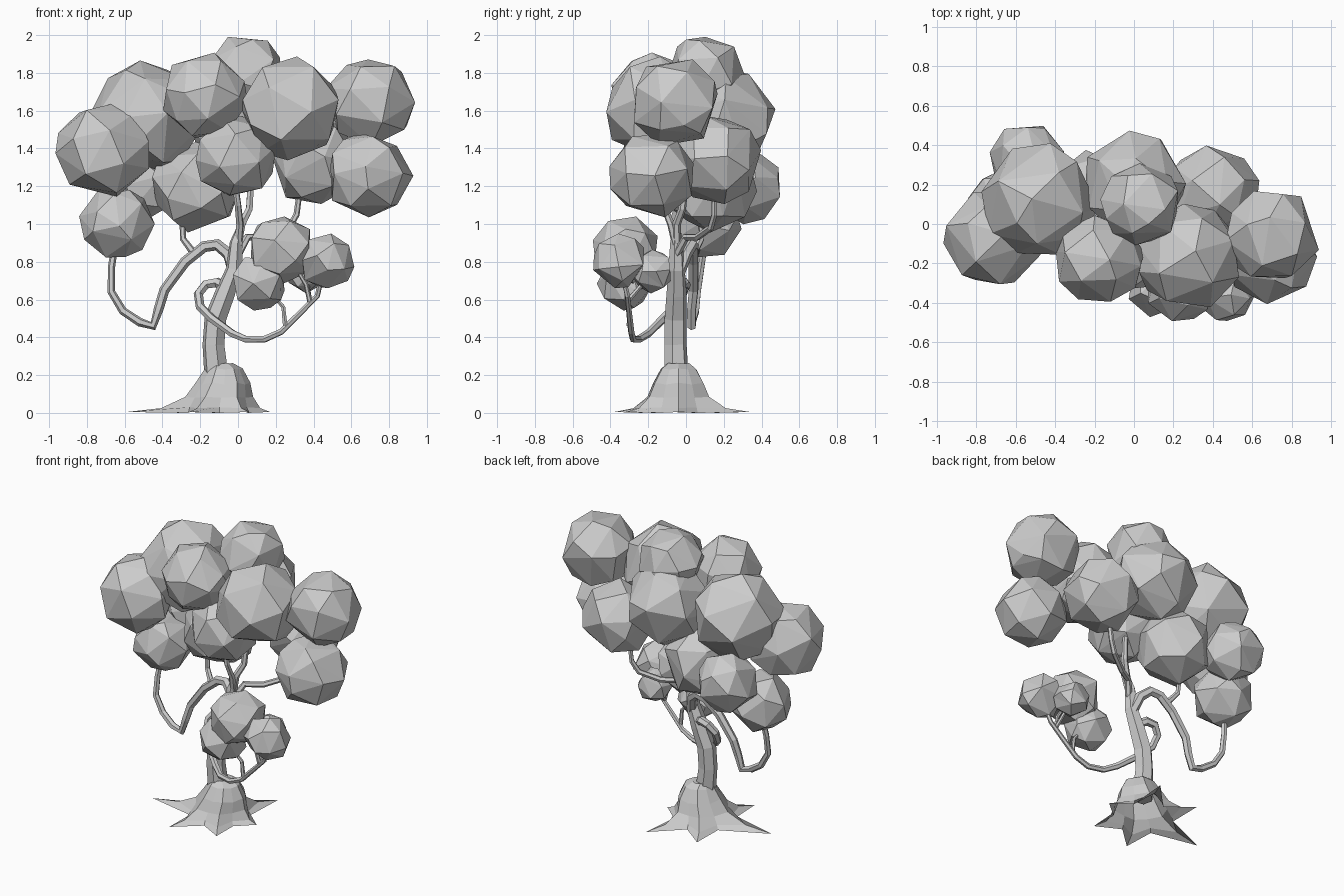
import bpy, bmesh, math, random
from mathutils import Vector, Euler

random.seed(4)
if "Cube" in bpy.data.objects:
    bpy.data.objects.remove(bpy.data.objects["Cube"], do_unlink=True)

grey = bpy.data.materials.new("plain_grey")
grey.use_nodes = True
grey.diffuse_color = (0.6, 0.6, 0.6, 1)
grey.node_tree.nodes["Principled BSDF"].inputs["Base Color"].default_value = (0.6, 0.6, 0.6, 1)


def add_object(name, data):
    data.materials.append(grey)
    obj = bpy.data.objects.new(name, data)
    bpy.context.collection.objects.link(obj)
    return obj


def mesh_object(name, bm):
    bmesh.ops.recalc_face_normals(bm, faces=bm.faces)
    mesh = bpy.data.meshes.new(name)
    bm.to_mesh(mesh)
    bm.free()
    return add_object(name, mesh)


# Faceted leaf clump: a turned, slightly uneven ball with thinned faces
def leaf_clump(name, x, y, z, size, detail):
    bm = bmesh.new()
    bmesh.ops.create_icosphere(bm, subdivisions=2, radius=size * 1.02)
    turn = Euler([random.uniform(0, math.tau) for _ in range(3)]).to_matrix()
    for v in bm.verts:
        v.co = turn @ v.co * random.uniform(0.98, 1.02)
    obj = mesh_object(name, bm)
    obj.location = (x, y, z)
    thin = obj.modifiers.new("thin_faces", "DECIMATE")
    thin.ratio = detail


# Faceted tube along a path of (x, y, z, radius) points
def limb(name, path):
    curve = bpy.data.curves.new(name, "CURVE")
    curve.dimensions = "3D"
    curve.bevel_depth = 1
    curve.bevel_resolution = 1
    curve.use_fill_caps = True
    spline = curve.splines.new("POLY")
    spline.points.add(len(path) - 1)
    for point, (x, y, z, r) in zip(spline.points, path):
        point.co = (x, y, z, 1)
        point.radius = r
    spline.use_smooth = False
    obj = add_object(name, curve)
    bpy.ops.object.select_all(action="DESELECT")
    obj.select_set(True)
    bpy.context.view_layer.objects.active = obj
    bpy.ops.object.convert(target="MESH")
    bpy.context.object.name = name


def even_limb(name, start, end, points):
    n = len(points) - 1
    limb(name, [(*p, start + (end - start) * i / n) for i, p in enumerate(points)])


# Crown
for i, clump in enumerate([
    (-0.71, -0.07, 1.39, 0.245), (-0.48, 0.12, 1.57, 0.285),
    (-0.54, 0.32, 1.2, 0.19), (-0.64, 0.1, 1.01, 0.19),
    (-0.22, 0.13, 1.2, 0.235), (-0.18, -0.18, 1.68, 0.22),
    (0.04, 0.1, 1.8, 0.2), (0, 0.2, 1.56, 0.26),
    (0.28, -0.17, 1.61, 0.262), (0.4, 0.16, 1.34, 0.23),
    (0.7, -0.06, 1.645, 0.232), (0.69, -0.18, 1.26, 0.22),
    (-0.01, -0.13, 1.36, 0.215),
]):
    leaf_clump(f"crown_leaves_{i + 1}", *clump, 0.52)

# Low side growth
for i, clump in enumerate([
    (0.23, -0.32, 0.865, 0.175), (0.47, -0.35, 0.805, 0.14),
    (0.11, -0.32, 0.69, 0.145), (0.36, -0.18, 0.75, 0.11),
]):
    leaf_clump(f"low_leaves_{i + 1}", *clump, 0.4)

# Trunk
limb("trunk", [
    (-0.11, -0.05, 0.15, 0.068), (-0.13, -0.055, 0.36, 0.06),
    (-0.12, -0.055, 0.5, 0.06), (-0.07, -0.05, 0.63, 0.055),
    (-0.02, -0.05, 0.76, 0.045), (-0.01, -0.05, 0.9, 0.035),
    (0.01, -0.05, 0.97, 0.022)])

# Upper branches
even_limb("centre_branch", 0.025, 0.018,
          [(0, -0.05, 0.9), (0.02, -0.05, 1), (0.06, -0.02, 1.08), (0.07, 0, 1.25)])
even_limb("front_branch", 0.022, 0.016,
          [(0, -0.05, 0.88), (0.01, -0.08, 1), (0, -0.12, 1.1), (-0.02, -0.13, 1.25)])
even_limb("left_branch", 0.022, 0.015,
          [(0, -0.05, 0.84), (0.05, 0, 0.93), (0.15, 0.06, 0.93), (0.27, 0.13, 0.98),
           (0.31, 0.15, 1.05), (0.33, 0.15, 1.2)])

# Long hanging branch and its offshoot
even_limb("hanging_branch", 0.034, 0.018,
          [(-0.02, -0.04, 0.74), (-0.05, 0, 0.84), (-0.11, 0.03, 0.89), (-0.18, 0.04, 0.88),
           (-0.28, 0.04, 0.8), (-0.39, 0.04, 0.65), (-0.42, 0.03, 0.55), (-0.45, 0.03, 0.46),
           (-0.52, 0.03, 0.48), (-0.61, 0.05, 0.54), (-0.67, 0.06, 0.64),
           (-0.67, 0.08, 0.77), (-0.65, 0.1, 0.9)])
even_limb("hanging_offshoot", 0.02, 0.014,
          [(-0.23, 0.04, 0.84), (-0.29, 0.08, 0.92), (-0.3, 0.1, 1.1)])

# Looping low branch and its offshoots
even_limb("looping_branch", 0.03, 0.013,
          [(-0.06, -0.05, 0.66), (-0.11, -0.01, 0.69), (-0.17, 0, 0.68), (-0.21, -0.02, 0.63),
           (-0.2, -0.06, 0.56), (-0.14, -0.12, 0.5), (-0.03, -0.2, 0.42), (0.04, -0.25, 0.39),
           (0.14, -0.28, 0.39), (0.23, -0.29, 0.43), (0.32, -0.3, 0.52),
           (0.42, -0.31, 0.62), (0.45, -0.34, 0.75)])
for name, points in {
    "loop_offshoot_inner": [(0.25, -0.3, 0.46), (0.24, -0.3, 0.56), (0.18, -0.31, 0.63)],
    "loop_offshoot_outer": [(0.38, -0.31, 0.59), (0.36, -0.32, 0.68), (0.3, -0.32, 0.78)],
    "loop_offshoot_back": [(0.38, -0.31, 0.59), (0.37, -0.25, 0.66), (0.36, -0.19, 0.73)],
}.items():
    even_limb(name, 0.014, 0.01, points)

# Root flare: open star-shaped rings narrowing into a mound around the trunk
centre = Vector((-0.11, -0.04))
tips = [Vector(t) - centre for t in [
    (0.17, -0.04), (0.07, 0.34), (-0.28, 0.28), (-0.59, -0.09), (-0.26, -0.38), (0.06, -0.32)]]
spokes = []
for i, tip in enumerate(tips):
    angle = math.atan2(tip.y, tip.x)
    following = tips[(i + 1) % len(tips)]
    gap = (math.atan2(following.y, following.x) - angle) % math.tau
    spokes += [(angle, tip.length), (angle + gap / 2, 0)]
bm = bmesh.new()
rings = []
# (root height, valley height, share of root length, root radius, valley radius, shift)
for root_z, valley_z, share, root_r, valley_r, shift in [
        (0.005, 0, 1, 0, 0.19, 0), (0.025, 0.03, 0.35, 0.13, 0.18, 0),
        (0.085, 0.08, 0, 0.18, 0.16, 0.01), (0.16, 0.15, 0, 0.145, 0.135, 0.03),
        (0.235, 0.23, 0, 0.1, 0.095, 0.035), (0.265, 0.26, 0, 0.06, 0.06, 0.02)]:
    ring = []
    for angle, length in spokes:
        r = root_r + share * length if length else valley_r
        z = root_z if length else valley_z
        ring.append(bm.verts.new((centre.x + shift + r * math.cos(angle),
                                  centre.y + r * math.sin(angle), z)))
    rings.append(ring)
for low, high in zip(rings, rings[1:]):
    for i in range(len(low)):
        j = (i + 1) % len(low)
        bm.faces.new((low[i], low[j], high[j], high[i]))
bm.faces.new(rings[-1])
mesh_object("root_flare", bm)
